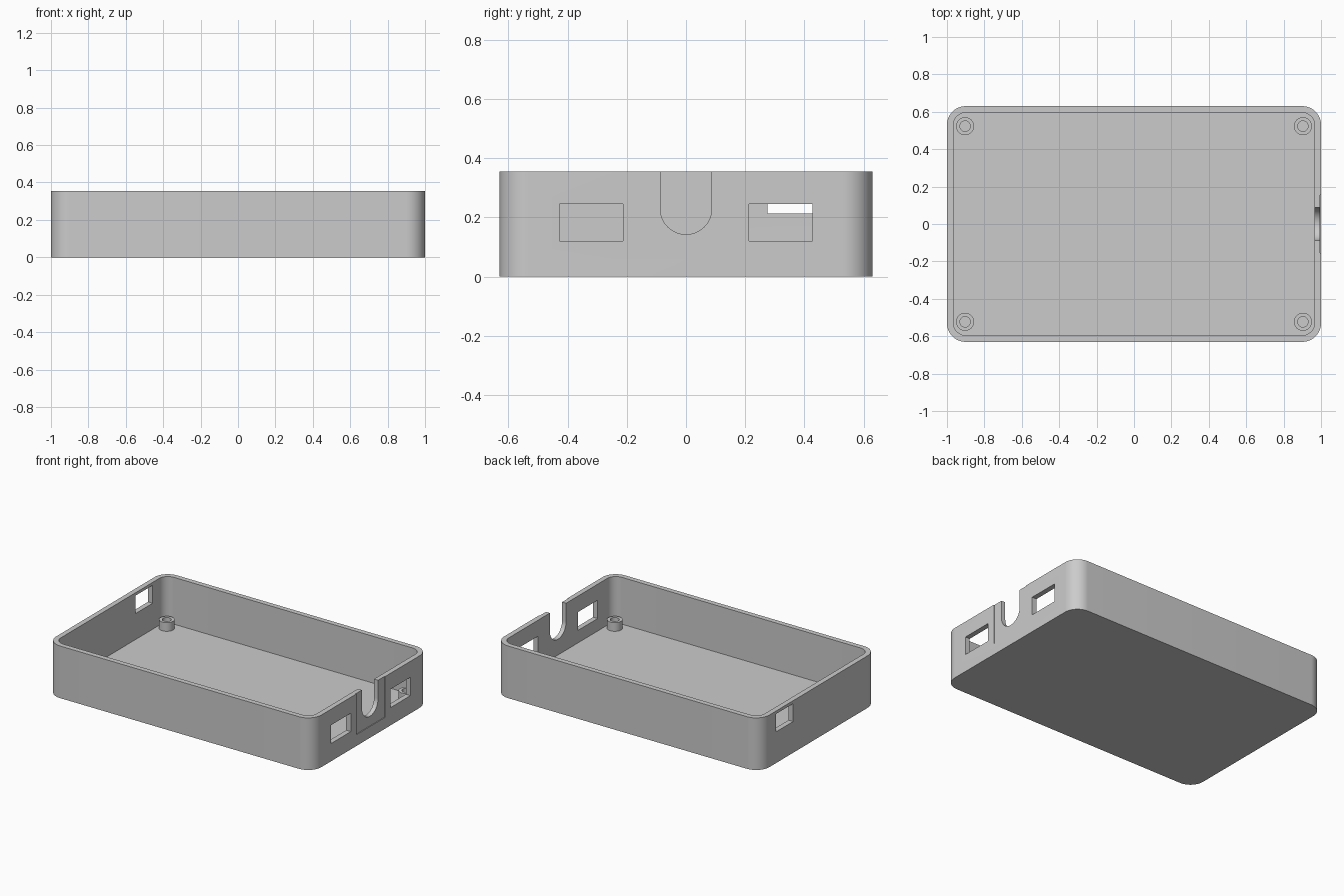
import bpy, bmesh
from math import pi, cos, sin, radians
from mathutils import Vector

cube = bpy.data.objects.get("Cube")
if cube:
    bpy.data.objects.remove(cube, do_unlink=True)

grey = bpy.data.materials.new("plain grey")
grey.use_nodes = True
grey.diffuse_color = (0.6, 0.6, 0.6, 1)
grey.node_tree.nodes["Principled BSDF"].inputs["Base Color"].default_value = (0.6, 0.6, 0.6, 1)

HX, HY, HEIGHT = 1.0, 0.63, 0.355
WALL, FLOOR, CORNER = 0.035, 0.036, 0.1


def finish(name, bm):
    bmesh.ops.recalc_face_normals(bm, faces=bm.faces)
    mesh = bpy.data.meshes.new(name)
    bm.to_mesh(mesh)
    bm.free()
    mesh.materials.append(grey)
    obj = bpy.data.objects.new(name, mesh)
    bpy.context.collection.objects.link(obj)
    return obj


def prism(name, points, direction):
    """Extrude a closed outline along a direction."""
    bm = bmesh.new()
    face = bm.faces.new([bm.verts.new(p) for p in points])
    cap = bmesh.ops.extrude_face_region(bm, geom=[face])["geom"]
    bmesh.ops.translate(bm, vec=Vector(direction),
                        verts=[v for v in cap if isinstance(v, bmesh.types.BMVert)])
    return finish(name, bm)


def arc(cx, cy, r, start, end, steps):
    angles = [start + (end - start) * i / steps for i in range(steps + 1)]
    return [(cx + r * cos(a), cy + r * sin(a)) for a in angles]


def rounded_box(name, hx, hy, r, z0, z1):
    outline = []
    for i, (sx, sy) in enumerate([(1, 1), (-1, 1), (-1, -1), (1, -1)]):
        outline += arc(sx * (hx - r), sy * (hy - r), r, i * pi / 2, (i + 1) * pi / 2, 16)
    return prism(name, [(x, y, z0) for x, y in outline], (0, 0, z1 - z0))


def end_cutter(name, outline, x0, x1):
    """Cutter with a y-z outline, running along x."""
    return prism(name, [(x0, y, z) for y, z in outline], (x1 - x0, 0, 0))


def rect(y0, y1, z0, z1):
    return [(y0, z0), (y1, z0), (y1, z1), (y0, z1)]


def carve(target, cutter):
    cutter.hide_render = True
    mod = target.modifiers.new(cutter.name, "BOOLEAN")
    mod.operation, mod.solver, mod.object = "DIFFERENCE", "EXACT", cutter
    bpy.context.view_layer.objects.active = target
    bpy.ops.object.modifier_apply(modifier=mod.name)
    bpy.data.objects.remove(cutter, do_unlink=True)


def smooth(obj):
    bpy.ops.object.select_all(action="DESELECT")
    obj.select_set(True)
    bpy.context.view_layer.objects.active = obj
    bpy.ops.object.shade_smooth_by_angle(angle=radians(30))


# Open tray
tray = rounded_box("tray", HX, HY, CORNER, 0, HEIGHT)
carve(tray, rounded_box("cavity", HX - WALL, HY - WALL, CORNER - WALL, FLOOR, HEIGHT + 0.1))

# Shallow square recess around the cable notch
carve(tray, end_cutter("recess", rect(-0.155, 0.155, 0.077, HEIGHT + 0.1), HX - 0.005, HX + 0.1))

# Round-bottomed cable notch
notch = arc(0, 0.23, 0.087, pi, 2 * pi, 24) + [(0.087, HEIGHT + 0.1), (-0.087, HEIGHT + 0.1)]
carve(tray, end_cutter("notch", notch, HX - 0.1, HX + 0.1))

# Port openings in the two end walls
for side in (-1, 1):
    edges = sorted((side * 0.213, side * 0.428))
    carve(tray, end_cutter("port", rect(*edges, 0.121, 0.246), HX - 0.1, HX + 0.1))
carve(tray, end_cutter("rear_port", rect(0.275, 0.46, 0.213, 0.335), -HX - 0.1, -HX + 0.1))
smooth(tray)


# Hollow screw posts in the corners
def screw_post(name, x, y, outer=0.048, inner=0.028, top=0.095):
    bm = bmesh.new()
    profile = [(inner, FLOOR), (outer, FLOOR), (outer, top), (inner, top)]
    verts = [bm.verts.new((r, 0, z)) for r, z in profile]
    edges = [bm.edges.new((verts[i], verts[(i + 1) % 4])) for i in range(4)]
    bmesh.ops.spin(bm, geom=verts + edges, axis=(0, 0, 1), cent=(0, 0, 0),
                   angle=2 * pi, steps=40)
    bmesh.ops.remove_doubles(bm, verts=bm.verts, dist=0.0001)
    post = finish(name, bm)
    post.location = (x, y, 0)
    smooth(post)


for end, sx in (("left", 1), ("right", -1)):
    for depth, sy in (("front", -1), ("back", 1)):
        screw_post(f"{depth}_{end}_screw_post", sx * 0.903, sy * 0.523)
